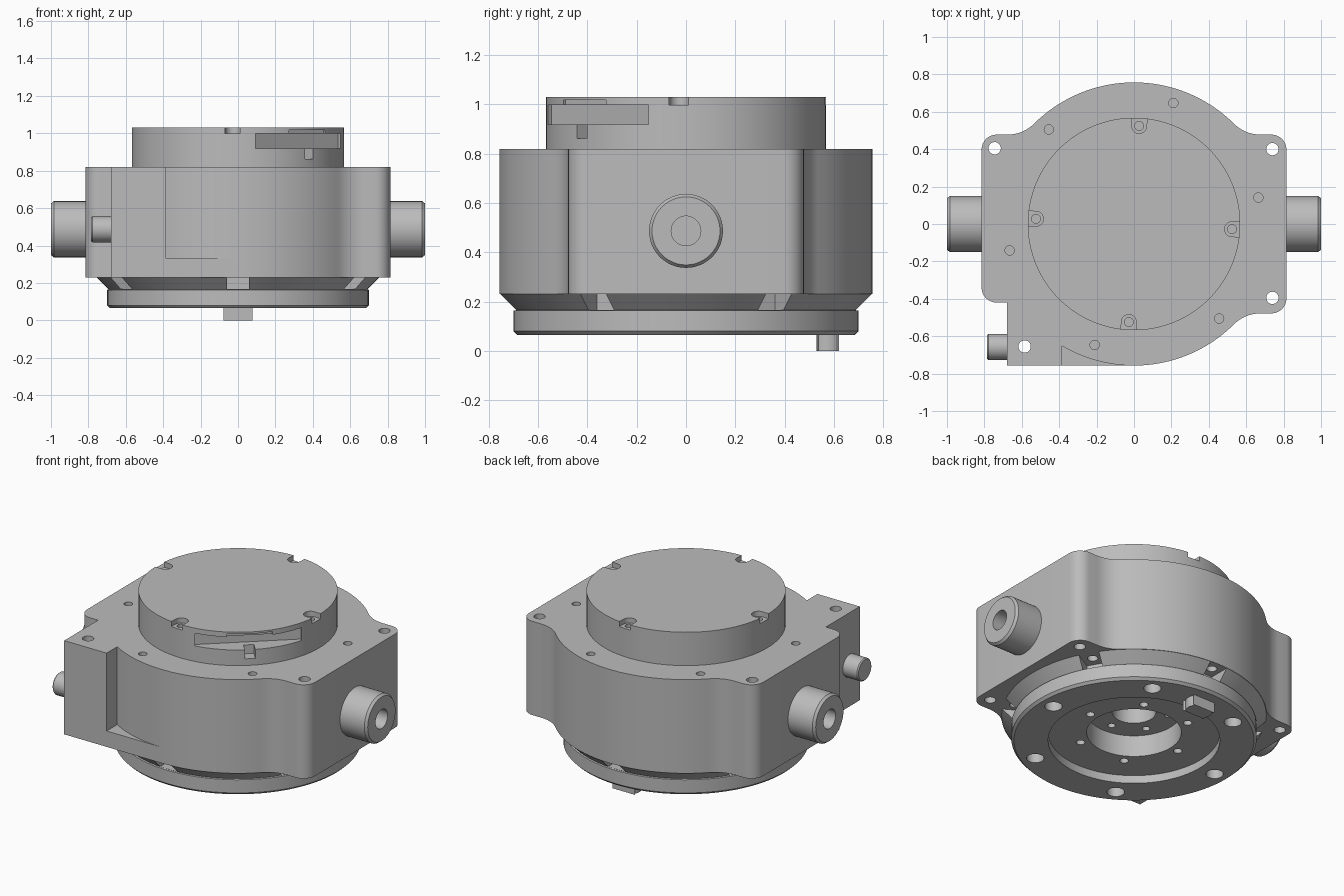
import bpy, bmesh
from math import pi, cos, sin, radians, sqrt, atan2
from mathutils import Matrix

cube = bpy.data.objects.get("Cube")
if cube:
    bpy.data.objects.remove(cube)

metal = bpy.data.materials.new("machined grey")
GREY = (0.5, 0.5, 0.5, 1)
metal.use_nodes = True
metal.diffuse_color = GREY
for node in metal.node_tree.nodes:
    if node.type == 'BSDF_PRINCIPLED':
        node.inputs["Base Color"].default_value = GREY


def finish(bm, name):
    bmesh.ops.recalc_face_normals(bm, faces=bm.faces[:])
    mesh = bpy.data.meshes.new(name)
    bm.to_mesh(mesh)
    bm.free()
    mesh.materials.append(metal)
    obj = bpy.data.objects.new(name, mesh)
    bpy.context.scene.collection.objects.link(obj)
    return obj


def arc(cx, cy, r, a0, a1, n):
    """Points on an arc, angles in degrees."""
    steps = [radians(a0 + (a1 - a0) * i / n) for i in range(n + 1)]
    return [(cx + r * cos(a), cy + r * sin(a)) for a in steps]


def circle(cx, cy, r, n=24):
    return arc(cx, cy, r, 0, 360, n)[:-1]


def turned(pts, degrees):
    c, s = cos(radians(degrees)), sin(radians(degrees))
    return [(x * c - y * s, x * s + y * c) for x, y in pts]


def prisms(name, outlines, z0, z1):
    """Upright solids, one for each outline."""
    bm = bmesh.new()
    for pts in outlines:
        face = bm.faces.new([bm.verts.new((x, y, z0)) for x, y in pts])
        up = bmesh.ops.extrude_face_region(bm, geom=[face])["geom"]
        moved = [v for v in up if isinstance(v, bmesh.types.BMVert)]
        bmesh.ops.translate(bm, verts=moved, vec=(0, 0, z1 - z0))
    return finish(bm, name)


def lathe(name, profile, closed=False, steps=96, matrix=None):
    """Revolve (radius, height) points about z."""
    bm = bmesh.new()
    verts = [bm.verts.new((r, 0, z)) for r, z in profile]
    edges = [bm.edges.new(p) for p in zip(verts, verts[1:])]
    if closed:
        edges.append(bm.edges.new((verts[-1], verts[0])))
    bmesh.ops.spin(bm, geom=verts + edges, cent=(0, 0, 0), axis=(0, 0, 1),
                   angle=2 * pi, steps=steps)
    bmesh.ops.remove_doubles(bm, verts=bm.verts[:], dist=0.0001)
    obj = finish(bm, name)
    if matrix:
        obj.data.transform(matrix)
    return obj


def cut(target, outlines, z0, z1):
    cutter = prisms("cutter", outlines, z0, z1)
    cutter.hide_render = True
    mod = target.modifiers.new("cut", 'BOOLEAN')
    mod.operation = 'DIFFERENCE'
    mod.solver = 'EXACT'
    mod.object = cutter
    bpy.context.view_layer.objects.active = target
    bpy.ops.object.modifier_apply(modifier=mod.name)
    bpy.data.objects.remove(cutter)


def ring_of_holes(count, start, radius, size):
    return [turned(circle(radius, 0, size), start + i * 360 / count) for i in range(count)]


# Housing outline: a round body with filleted lugs and one square corner block
R, LUG_X, LUG_Y, CORNER, FILLET = 0.757, 0.815, 0.478, 0.08, 0.2
fx = sqrt((R + FILLET) ** 2 - (LUG_Y + FILLET) ** 2)
touch = atan2(LUG_Y + FILLET, fx) * 180 / pi
lug = (arc(LUG_X - CORNER, LUG_Y - CORNER, CORNER, 0, 90, 8)
       + arc(fx, LUG_Y + FILLET, FILLET, 270, 180 + touch, 10))
BLOCK_X, STEP_X = -0.68, -0.385
step_y = -sqrt(R * R - STEP_X ** 2)
step_angle = atan2(step_y, STEP_X) * 180 / pi
outline = lug + arc(0, 0, R, touch, 180 - touch, 36)[1:-1]
outline += [(-x, y) for x, y in reversed(lug)]
outline += arc(CORNER - LUG_X, -0.34, CORNER, 180, 270, 8)
outline += [(BLOCK_X, -0.42), (BLOCK_X, -R), (STEP_X, -R)]
outline += arc(0, 0, R, step_angle, -touch, 44)[:-1]
outline += [(x, -y) for x, y in reversed(lug)]
housing = prisms("housing", [outline], 0.23, 0.82)

# Screw holes and the central bore
cut(housing, ring_of_holes(6, 12, 0.68, 0.025), 0.78, 0.9)
corners = [(0.74, 0.4), (0.74, -0.395), (-0.745, 0.405), (-0.585, -0.655)]
cut(housing, [circle(x, y, 0.033) for x, y in corners], 0.1, 0.9)
cut(housing, [circle(0, 0, 0.27, 96)], 0.1, 0.25)
cut(housing, [circle(0, 0, 0.125, 48)] + ring_of_holes(6, 30, 0.2, 0.022), 0.2, 0.4)
cut(housing, ring_of_holes(6, 30, 0.69, 0.03), 0.2, 0.3)

# Low ledge beside the corner block
prisms("corner_ledge", [[(-0.39, -R), (0, -R), (0, -0.6), (-0.39, -0.6)]], 0.23, 0.33)

# Base flange with its taper, bolt pockets and holes
base = lathe("base_flange", [(0.27, 0.115), (0.49, 0.115), (0.49, 0.065), (0.685, 0.065),
                             (0.7, 0.08), (0.7, 0.163), (0.69, 0.165), (0.755, 0.23),
                             (0.27, 0.23)], closed=True)
pocket = [(0.62, -0.06), (0.9, -0.06), (0.9, 0.06), (0.62, 0.06)]
cut(base, [turned(pocket, 30 + 60 * i) for i in range(6)], 0.167, 0.3)
cut(base, ring_of_holes(6, 0, 0.6, 0.05), 0, 0.13)
cut(base, ring_of_holes(6, 0, 0.325, 0.025), 0, 0.17)

# Locating peg below the base
peg = (arc(0.045, 0.575, 0.053, -60, 60, 8) + arc(-0.045, 0.575, 0.053, 120, 240, 8))
prisms("locating_peg", [[(x * 1.1 if abs(x) < 0.08 else x * 0.8, y) for x, y in peg]], 0, 0.07)

# Top cap with four screw notches
cap = prisms("top_cap", [circle(0, 0, 0.568, 128)], 0.815, 1.03)
notch = arc(0.525, 0, 0.04, 90, 270, 12) + [(0.65, -0.04), (0.65, 0.04)]
cut(cap, [turned(notch, 87 + 90 * i) for i in range(4)], 0.998, 1.1)
cut(cap, ring_of_holes(4, 87, 0.525, 0.024), 0.96, 1.05)

# Side window in the cap, with a lower slot and a shallow edge relief


def window(inner, half, z0, z1):
    box = [(inner, -half), (0.8, -half), (0.8, half), (inner, half)]
    cut(cap, [turned(box, -48)], z0, z1)


window(0.46, 0.305, 0.918, 0.998)
window(0.5, 0.03, 0.862, 0.93)
window(0.54, 0.13, 0.99, 1.018)

# Bored side shafts
shaft = [(0, 0.86), (0.06, 0.86), (0.06, 1), (0.138, 1), (0.15, 0.985), (0.15, 0.8), (0, 0.8)]
for name, side in (("left_shaft", 1), ("right_shaft", -1)):
    place = Matrix.Translation((0, 0, 0.487)) @ Matrix.Rotation(side * pi / 2, 4, 'Y')
    lathe(name, shaft, steps=48, matrix=place)

# Small stub on the corner block
place = Matrix.Translation((0, -0.658, 0.487)) @ Matrix.Rotation(-pi / 2, 4, 'Y')
lathe("corner_stub", [(0, 0.785), (0.064, 0.785), (0.07, 0.778), (0.07, 0.66), (0, 0.66)],
      steps=40, matrix=place)

# Smooth round faces, keep machined edges crisp
bpy.ops.object.select_all(action='DESELECT')
for obj in bpy.context.scene.objects:
    if obj.type == 'MESH':
        obj.select_set(True)
        bpy.context.view_layer.objects.active = obj
bpy.ops.object.shade_smooth_by_angle(angle=radians(25))
